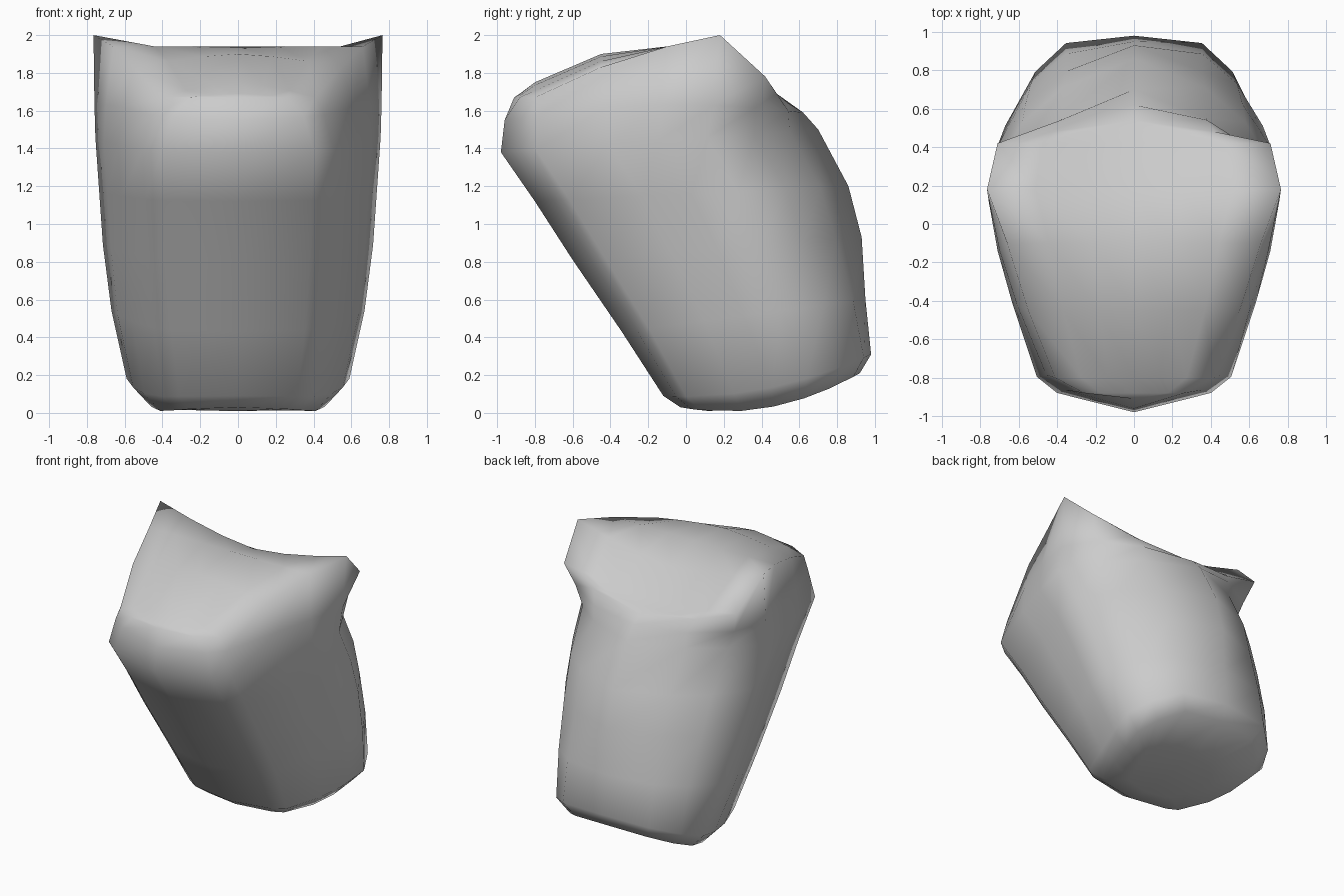
import bpy
import bmesh

cube = bpy.data.objects.get("Cube")
if cube:
    bpy.data.objects.remove(cube)

# Half cross-sections: (position from front to back, share of half width)
FRONT = [(0, 0), (.06, .53), (.11, .67), (.34, .84)]
BASE = FRONT + [(.52, .94), (.69, 1), (.83, .87), (.965, .6), (1, 0)]
MIDDLE = FRONT + [(.5, .95), (.66, 1), (.83, .8), (.95, .53), (1, 0)]
UPPER = FRONT + [(.5, .94), (.65, 1), (.8, .79), (.91, .5), (1, 0)]
CROWN = [(0, 0), (.06, .46), (.11, .6), (.34, .8),
         (.52, .92), (.7, 1), (.84, .86), (.95, .5), (1, 0)]

# Body rings: section, front y, front z, back y, back z, half width, bulge in height
RINGS = [(BASE, .12, .01, .6, .08, .28, -.01),
         (BASE, -.03, .03, .92, .21, .49, -.09),
         (BASE, -.12, .09, .98, .31, .59, -.07),
         (MIDDLE, -.34, .43, .95, .6, .67, 0),
         (UPPER, -.6, .81, .93, .93, .715, 0),
         (UPPER, -.8, 1.12, .86, 1.2, .735, 0),
         (UPPER, -.98, 1.38, .7, 1.5, .755, 0),
         (CROWN, -.96, 1.55, .62, 1.59, .76, .06)]

# Rim rows: y, half width, height at the side, height at the middle
RIM = [(-.91, 0, 1.67, 1.67), (-.88, .26, 1.67, 1.69), (-.8, .41, 1.67, 1.75),
       (-.45, .55, 1.83, 1.9), (-.1, .66, 1.94, 1.94), (.18, .765, 2, 1.85),
       (.42, .71, 1.78, 1.7), (.48, .42, 1.69, 1.67), (.54, 0, 1.64, 1.64)]


def close_ring(bm, half):
    """Turn a front-to-back half outline into a full mirrored ring."""
    mirrored = [(-x, y, z) for x, y, z in half[-2:0:-1]]
    return [bm.verts.new(p) for p in half + mirrored]


def body_half(section, y0, z0, y1, z1, width, bulge):
    return [(w * width, y0 + (y1 - y0) * t,
             z0 + (z1 - z0) * t + bulge * 4 * t * (1 - t)) for t, w in section]


bm = bmesh.new()
rings = [close_ring(bm, body_half(*r)) for r in RINGS]
rings.append(close_ring(bm, [(w, y, side) for y, w, side, mid in RIM]))
count = len(rings[0])

# Side walls and underside
for low, high in zip(rings, rings[1:]):
    for i in range(count):
        j = (i + 1) % count
        bm.faces.new((low[i], low[j], high[j], high[i]))
bm.faces.new(rings[0][::-1])

# Saddle-shaped top spanning the two raised corners
STEPS = (.67, .33, 0, -.33, -.67)
top = rings[-1]
rows = []
for i, (y, w, side, mid) in enumerate(RIM):
    if w == 0:
        rows.append([top[i]] * (len(STEPS) + 2))
    else:
        inner = [bm.verts.new((w * s, y, mid + (side - mid) * abs(s) ** 1.5))
                 for s in STEPS]
        rows.append([top[i]] + inner + [top[-i]])
for a, b in zip(rows, rows[1:]):
    for k in range(len(a) - 1):
        corners = list(dict.fromkeys((a[k], b[k], b[k + 1], a[k + 1])))
        bm.faces.new(corners)

bmesh.ops.recalc_face_normals(bm, faces=bm.faces[:])
for face in bm.faces:
    face.smooth = True

mesh = bpy.data.meshes.new("tilted_body")
bm.to_mesh(mesh)
bm.free()
body = bpy.data.objects.new("tilted_body", mesh)
bpy.context.collection.objects.link(body)

# Plain grey surface
grey = bpy.data.materials.new("plain_grey")
grey.use_nodes = True
colour = (.6, .6, .6, 1)
grey.diffuse_color = colour
grey.node_tree.nodes["Principled BSDF"].inputs["Base Color"].default_value = colour
mesh.materials.append(grey)
